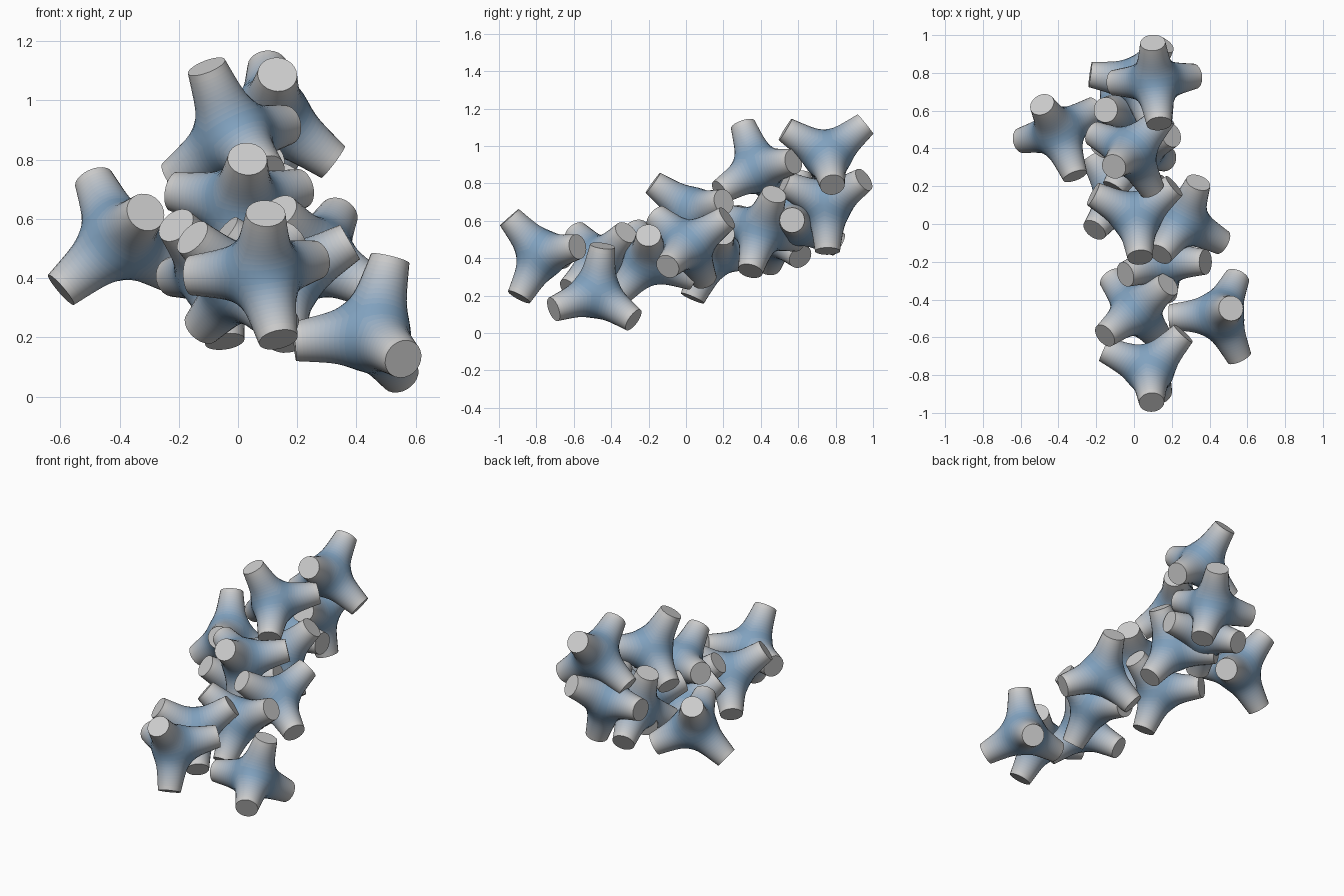
import bpy, bmesh, math
from mathutils import Vector, Matrix

if "Cube" in bpy.data.objects:
    bpy.data.objects.remove(bpy.data.objects["Cube"])

LEG, R_END, R_ROOT, BLEND = 0.264, 0.067, 0.106, 0.018
SEG, RINGS, BANDS = 24, 13, 12
A, B = math.sqrt(2 / 3), math.sqrt(1 / 3)
DIRS = [Vector(d) for d in ((A, 0, B), (-A, 0, B), (0, A, -B), (0, -A, -B))]


def field(p):
    """Smooth union of four tapered legs; negative inside."""
    total = 0
    for d in DIRS:
        a = max(p.dot(d), 0)
        dist = (p - d * a).length - (R_ROOT + (R_END - R_ROOT) * a / LEG)
        total += math.exp(-dist / BLEND)
    return -BLEND * math.log(total)


def surface_point(direction):
    lo, hi = 0.02, 0.3
    for _ in range(18):
        mid = (lo + hi) / 2
        if field(direction * mid) < 0:
            lo = mid
        else:
            hi = mid
    return direction * lo


# Four-legged block: each leg is lofted from its flat end to the seams with the others
bm = bmesh.new()
for i, axis in enumerate(DIRS):
    other = DIRS[(i + 1) % 4]
    e1 = (other - axis * other.dot(axis)).normalized()
    e2 = axis.cross(e1)
    rings = []
    for k in range(RINGS):
        ring = []
        for s in range(SEG):
            phi = 2 * math.pi * s / SEG
            radial = e1 * math.cos(phi) + e2 * math.sin(phi)
            delta = (phi + math.pi / 3) % (2 * math.pi / 3) - math.pi / 3
            cot_seam = math.cos(delta) * math.sqrt(8) / 4
            cot_end = LEG / R_END
            cot = cot_end + (cot_seam - cot_end) * k / (RINGS - 1)
            if k == 0:
                co = axis * LEG + radial * R_END
            else:
                co = surface_point((axis * cot + radial).normalized())
            ring.append(bm.verts.new(co))
        rings.append(ring)
    cap = bm.faces.new(rings[0])
    for k in range(RINGS - 1):
        for s in range(SEG):
            t = (s + 1) % SEG
            f = bm.faces.new((rings[k][s], rings[k + 1][s], rings[k + 1][t], rings[k][t]))
            f.smooth = True
            f.material_index = min(BANDS - 1, k * BANDS // (RINGS - 1))
    for e in cap.edges:
        e.smooth = False
bmesh.ops.remove_doubles(bm, verts=bm.verts, dist=0.0005)
bmesh.ops.recalc_face_normals(bm, faces=bm.faces)
block = bpy.data.meshes.new("block")
bm.to_mesh(block)
bm.free()

# Colour fades from grey leg ends to a blue core
grey, blue = Vector((0.6, 0.6, 0.6)), Vector((0.22, 0.36, 0.52))
for k in range(BANDS):
    m = bpy.data.materials.new("blue_fade_%d" % k)
    m.diffuse_color = (*grey.lerp(blue, (k / (BANDS - 1)) ** 1.3), 1)
    m.use_nodes = True
    m.node_tree.nodes["Principled BSDF"].inputs["Base Color"].default_value = m.diffuse_color
    block.materials.append(m)

# Heap: name, centre, and two leg directions that fix the orientation
HEAP = [
    ("front_right", (.452, -.482, .212), (.06, .035, .25), (-.255, -.01, -.025)),
    ("front", (.083, -.77, .42), (.01, -.168, .192), (.052, -.12, -.224)),
    ("front_inner", (.013, -.455, .385), (-.16, -.13, .15), (.155, .125, .145)),
    ("middle_front", (.15, -.2, .39), (-.21, -.07, .17), (.215, 0, .12)),
    ("middle_right", (.26, .015, .47), (.07, .195, .14), (.2, -.115, -.115)),
    ("middle_top", (.014, .037, .648), (.02, -.22, .16), (.195, .16, .055)),
    ("middle_low", (-.08, .14, .425), (-.49, -.65, .58), (.135, -.4, -.91)),
    ("left", (-.4, .485, .53), (-.08, .145, .2), (-.19, -.045, -.17)),
    ("upper", (-.015, .385, .88), (-.085, -.075, .22), (.165, .175, .035)),
    ("back_top", (.111, .755, .95), (.02, -.2, .14), (-.01, .185, .17)),
    ("back_low", (.029, .756, .69), (.1, .19, .125), (-.235, .045, .02)),
    ("back_inner", (.03, .4, .55), (.12, .07, .2), (.09, -.06, -.22)),
    ("back_core", (-.06, .593, .6), (-.057, .217, -.125), (.26, -.02, 0)),
]
for name, centre, u, v in HEAP:
    u, v = Vector(u).normalized(), Vector(v).normalized()
    x, z = (u - v).normalized(), (u + v).normalized()
    rot = Matrix((x, z.cross(x), z)).transposed()
    ob = bpy.data.objects.new(name + "_block", block)
    ob.matrix_world = Matrix.Translation(centre) @ rot.to_4x4()
    bpy.context.collection.objects.link(ob)
